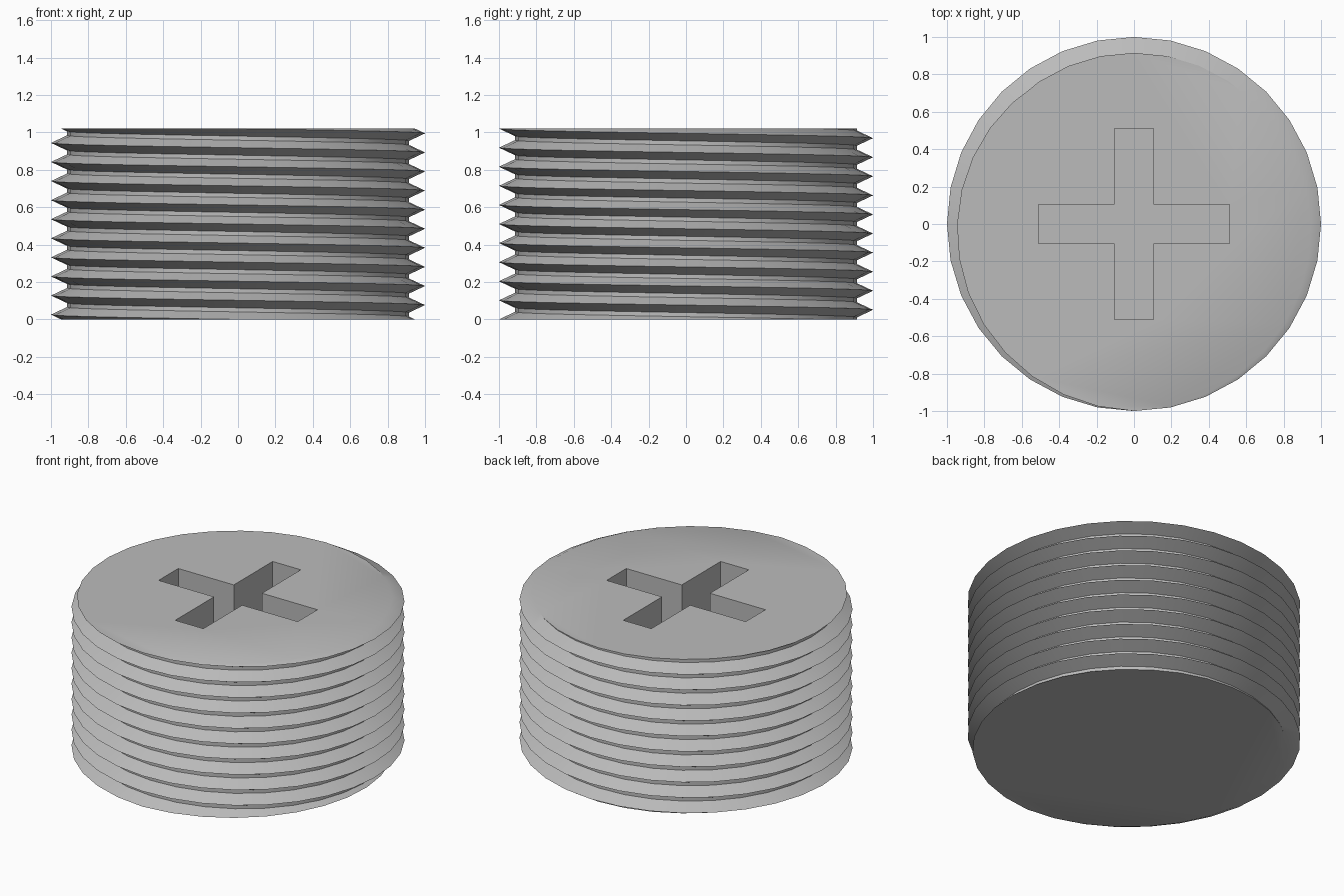
import bpy, bmesh, math
from mathutils import Vector

default = bpy.data.objects.get("Cube")
if default:
    bpy.data.objects.remove(default)

SIDES, TURNS, HEIGHT = 32, 10, 1.02
PITCH = HEIGHT / TURNS
CREST, ROOT, HALF = 1.0, 0.915, 0.04      # thread radii and half width of a ridge
SLOT_LEN, SLOT_HALF, SLOT_DEPTH = 0.51, 0.103, 0.3

steel = bpy.data.materials.new("grey steel")
steel.use_nodes = True
steel.diffuse_color = (0.5, 0.5, 0.5, 1)
steel.node_tree.nodes["Principled BSDF"].inputs["Base Color"].default_value = (0.5, 0.5, 0.5, 1)


def make_object(name, bm):
    bmesh.ops.recalc_face_normals(bm, faces=bm.faces)
    mesh = bpy.data.meshes.new(name)
    bm.to_mesh(mesh)
    bm.free()
    mesh.materials.append(steel)
    obj = bpy.data.objects.new(name, mesh)
    bpy.context.collection.objects.link(obj)
    return obj


# Threaded body: a helical ridge, longer than needed at both ends
bm = bmesh.new()
profile = [(ROOT, -HALF), (CREST, 0), (ROOT, HALF)]
rows = []
for i in range(-2 * SIDES, (TURNS + 2) * SIDES + 1):
    a = math.tau * i / SIDES
    rise = PITCH * i / SIDES
    rows.append([bm.verts.new((-r * math.sin(a), -r * math.cos(a), rise + dz))
                 for r, dz in profile])
for i in range(len(rows) - 1):
    low, high = rows[i], rows[i + 1]
    for k in range(2):
        bm.faces.new((low[k], high[k], high[k + 1], low[k + 1]))
    if i + SIDES + 1 < len(rows):          # flat root up to the next turn
        bm.faces.new((low[2], high[2], rows[i + SIDES + 1][0], rows[i + SIDES][0]))

# Trim the ends flat and cap them
for z, up in ((0, -1), (HEIGHT, 1)):
    cut = bmesh.ops.bisect_plane(bm, geom=bm.verts[:] + bm.edges[:] + bm.faces[:],
                                 dist=1e-5, plane_co=(0, 0, z), plane_no=(0, 0, up),
                                 clear_outer=True)
    rim = [e for e in bm.edges if e.is_boundary
           and all(abs(v.co.z - z) < 1e-4 for v in e.verts)]
    bmesh.ops.contextual_create(bm, geom=rim)
body = make_object("threaded_plug", bm)

# Cross-shaped drive recess
bm = bmesh.new()
quarter = [Vector((SLOT_LEN, -SLOT_HALF)), Vector((SLOT_LEN, SLOT_HALF)),
           Vector((SLOT_HALF, SLOT_HALF))]
outline = []
for q in range(4):
    c, s = round(math.cos(q * math.pi / 2)), round(math.sin(q * math.pi / 2))
    outline += [(p.x * c - p.y * s, p.x * s + p.y * c) for p in quarter]
base = bm.faces.new([bm.verts.new((x, y, HEIGHT - SLOT_DEPTH)) for x, y in outline])
top = bmesh.ops.extrude_face_region(bm, geom=[base])["geom"]
bmesh.ops.translate(bm, vec=(0, 0, SLOT_DEPTH + 0.2),
                    verts=[g for g in top if isinstance(g, bmesh.types.BMVert)])
if base.is_valid is False or not any(f.normal.z < 0 or len(f.verts) == 12 and
                                     f.calc_center_median().z < HEIGHT for f in bm.faces):
    bmesh.ops.holes_fill(bm, edges=bm.edges[:])
cutter = make_object("drive_recess_cutter", bm)
cutter.hide_render = True

recess = body.modifiers.new("drive recess", 'BOOLEAN')
recess.operation = 'DIFFERENCE'
recess.solver = 'EXACT'
recess.object = cutter
bpy.ops.object.select_all(action='DESELECT')
bpy.context.view_layer.objects.active = body
body.select_set(True)
bpy.ops.object.modifier_apply(modifier=recess.name)
bpy.data.objects.remove(cutter)
bpy.ops.object.shade_smooth_by_angle(angle=math.radians(30))
